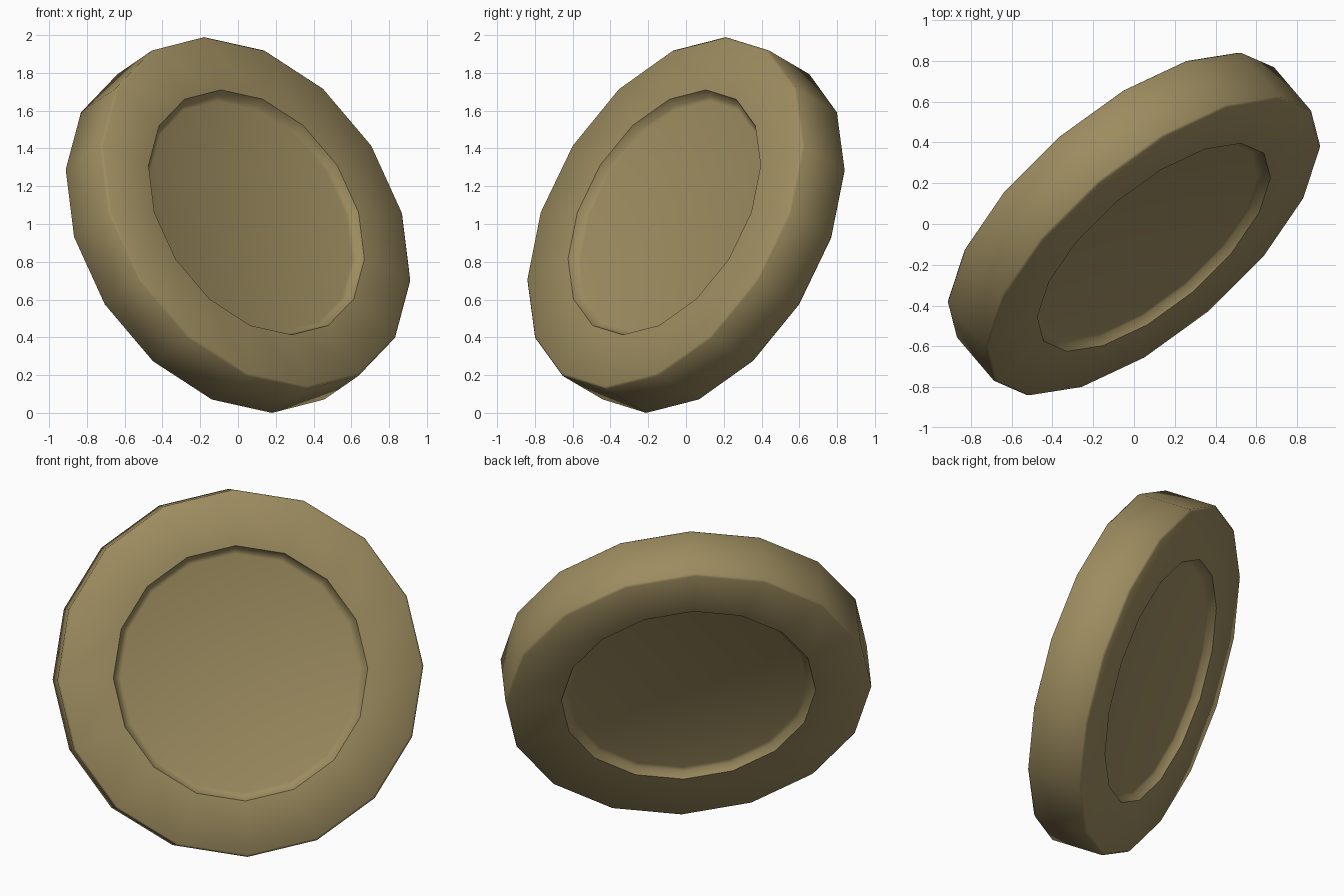
import bpy, bmesh, math
from mathutils import Matrix, Vector

if "Cube" in bpy.data.objects:
    bpy.data.objects.remove(bpy.data.objects["Cube"])

SIDES = 16
R, H = 1.021, 0.165          # outer radius, half thickness

# One flat colour
mat = bpy.data.materials.new("khaki")
mat.diffuse_color = (0.335, 0.262, 0.115, 1)
mat.use_nodes = True
mat.node_tree.nodes["Principled BSDF"].inputs["Base Color"].default_value = mat.diffuse_color

# Half profile (radius, height) from the recessed floor out to the rim, mirrored for the back
half = [(0.665, H - 0.05), (0.69, H - 0.042), (0.71, H), (R - 0.012, H), (R, H - 0.012)]
profile = half + [(r, -z) for r, z in reversed(half)]

# Disc: lathe the profile into 16 sides and cap both floors
bm = bmesh.new()
rings = []
for r, z in profile:
    rings.append([bm.verts.new((r * math.cos(2 * math.pi * k / SIDES),
                                r * math.sin(2 * math.pi * k / SIDES), z))
                  for k in range(SIDES)])
for a, b in zip(rings, rings[1:]):
    for k in range(SIDES):
        n = (k + 1) % SIDES
        bm.faces.new((a[k], b[k], b[n], a[n]))
bm.faces.new(rings[0])
bm.faces.new(rings[-1][::-1])
bmesh.ops.recalc_face_normals(bm, faces=bm.faces)

# Tilt the disc in space, resting on the ground
side = Vector((0.761, 0.648, 0)).normalized()
axis = Vector((0.592, -0.695, 0.408))
axis = (axis - side * axis.dot(side)).normalized()
up = axis.cross(side)
rot = Matrix((side, up, axis)).transposed()
bmesh.ops.transform(bm, matrix=Matrix.Translation((0, 0, 1)) @ rot.to_4x4(), verts=bm.verts)
low = min(v.co.z for v in bm.verts)
bmesh.ops.translate(bm, vec=(0, 0, -low), verts=bm.verts)

me = bpy.data.meshes.new("recessed_disc")
bm.to_mesh(me)
bm.free()
me.materials.append(mat)
disc = bpy.data.objects.new("recessed_disc", me)
bpy.context.collection.objects.link(disc)

# Smooth rim, sharp edges kept
bpy.context.view_layer.objects.active = disc
disc.select_set(True)
bpy.ops.object.shade_smooth_by_angle(angle=math.radians(50))
